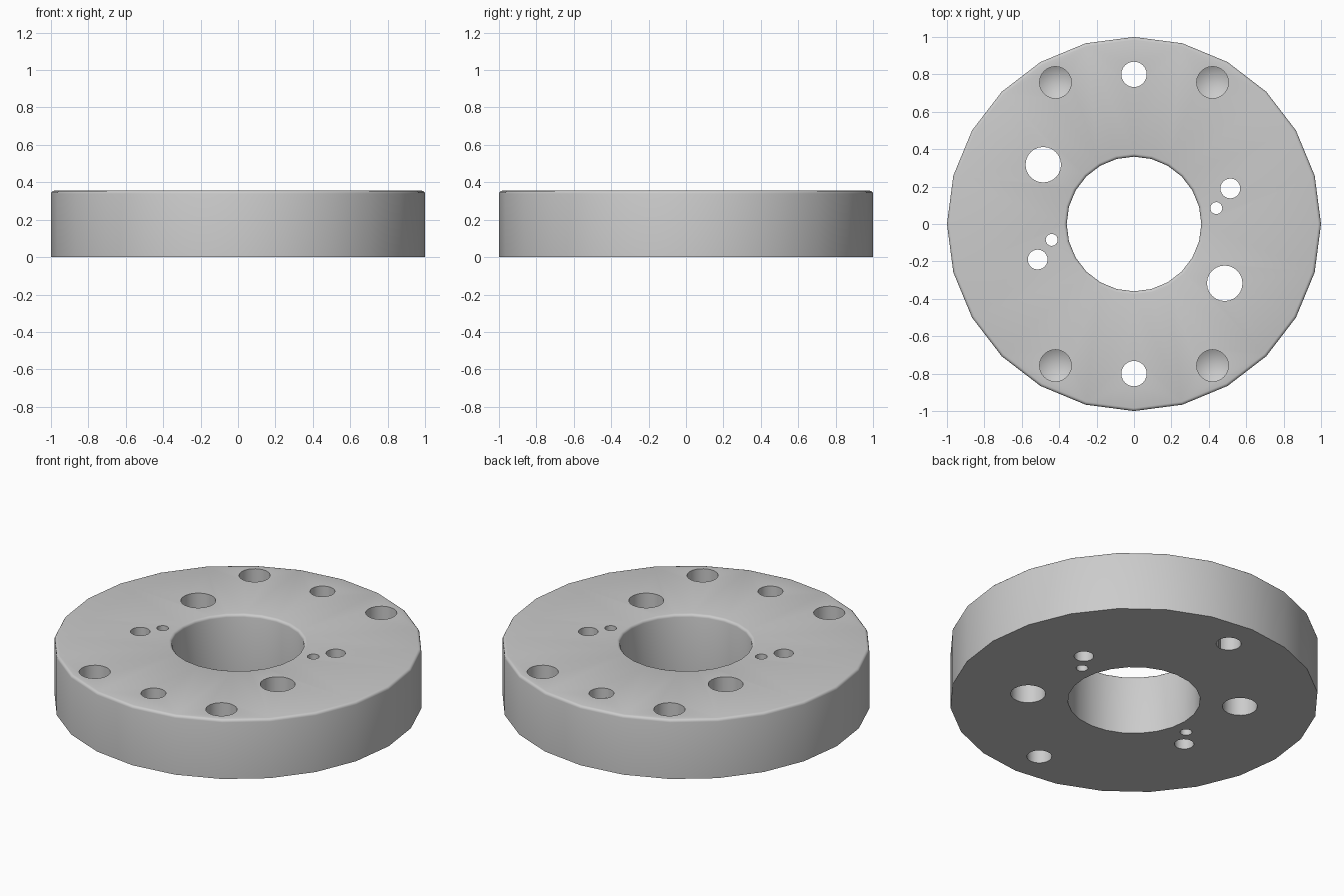
import bpy, bmesh
from math import sin, cos, pi, radians

if "Cube" in bpy.data.objects:
    bpy.data.objects.remove(bpy.data.objects["Cube"])

H = 0.355
SIDES = 24


def lathe(name, profile, x=0, y=0, sides=SIDES, closed=False):
    """Spin an (r, z) profile around z; an open profile gets capped ends."""
    bm = bmesh.new()
    rings = [[bm.verts.new((x + r * cos(2 * pi * i / sides), y + r * sin(2 * pi * i / sides), z))
              for i in range(sides)] if r > 0 else [bm.verts.new((x, y, z))] * sides
             for r, z in profile]
    pairs = list(zip(rings, rings[1:] + rings[:1])) if closed else list(zip(rings, rings[1:]))
    for a, b in pairs:
        for i in range(sides):
            j = (i + 1) % sides
            bm.faces.new(list(dict.fromkeys((a[i], a[j], b[j], b[i]))))
    if not closed:
        for ring in (rings[0], rings[-1]):
            if ring[0] is not ring[1]:
                bm.faces.new(ring)
    bmesh.ops.recalc_face_normals(bm, faces=bm.faces)
    me = bpy.data.meshes.new(name)
    bm.to_mesh(me)
    bm.free()
    ob = bpy.data.objects.new(name, me)
    bpy.context.collection.objects.link(ob)
    return ob


# Ring body with rounded top edges
e = 0.016
angles = [0, 30, 60, 90]
outer = [(1 - e + e * cos(radians(a)), H - e + e * sin(radians(a))) for a in angles]
inner = [(0.36 + e - e * cos(radians(a)), H - e + e * sin(radians(a))) for a in reversed(angles)]
body = lathe("ring_plate", [(0.36, 0), (1, 0)] + outer + inner, closed=True)

# Through holes, repeated by half-turn
cutters = []
for x, y, r in [(0, 0.80, 0.068), (-0.485, 0.317, 0.095),
                (0.515, 0.19, 0.053), (0.44, 0.085, 0.032)]:
    for s in (1, -1):
        cutters.append(lathe("through_hole_cutter", [(r, -0.1), (r, H + 0.1)], s * x, s * y))

# Blind drilled holes with conical bottoms
for sx in (1, -1):
    for sy in (1, -1):
        cutters.append(lathe("blind_hole_cutter", [(0, 0.08), (0.085, 0.13), (0.085, H + 0.1)],
                             sx * 0.42, sy * 0.757))

bpy.context.view_layer.objects.active = body
body.select_set(True)
for c in cutters:
    m = body.modifiers.new("hole", 'BOOLEAN')
    m.operation = 'DIFFERENCE'
    m.solver = 'EXACT'
    m.object = c
    bpy.ops.object.modifier_apply(modifier=m.name)
for c in cutters:
    bpy.data.objects.remove(c)

bpy.ops.object.shade_smooth_by_angle(angle=radians(35))
